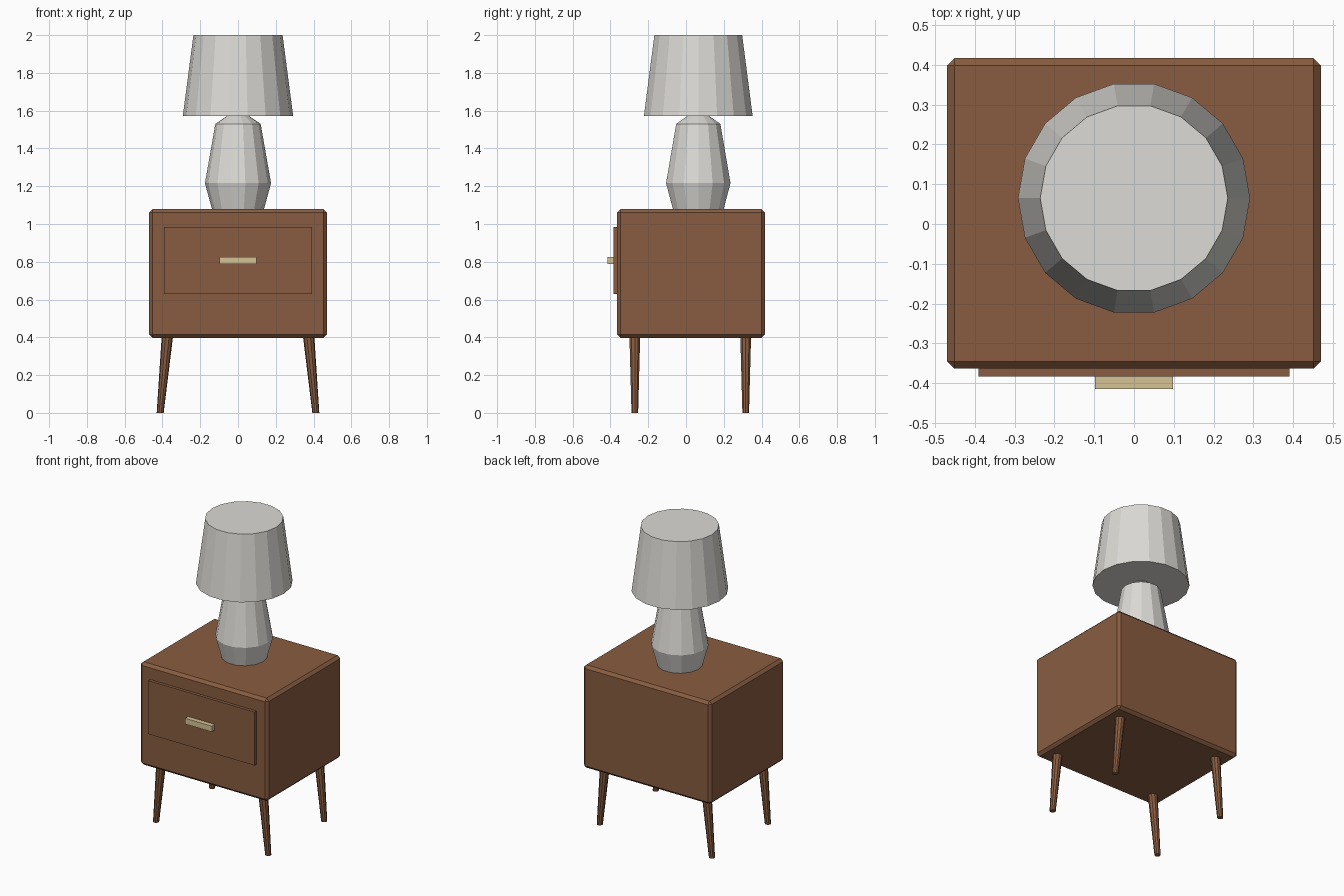
import bpy, bmesh, math
from mathutils import Vector

if "Cube" in bpy.data.objects:
    bpy.data.objects.remove(bpy.data.objects["Cube"])


def material(name, rgb):
    m = bpy.data.materials.new(name)
    m.diffuse_color = (*rgb, 1)
    m.use_nodes = True
    m.node_tree.nodes["Principled BSDF"].inputs["Base Color"].default_value = m.diffuse_color
    return m


WOOD = material("walnut_wood", (0.25, 0.108, 0.052))
GREY = material("lamp_grey", (0.72, 0.705, 0.67))
BRASS = material("pale_brass", (0.66, 0.55, 0.30))


def finish(bm, name, mat):
    bmesh.ops.recalc_face_normals(bm, faces=bm.faces)
    me = bpy.data.meshes.new(name)
    bm.to_mesh(me)
    bm.free()
    me.materials.append(mat)
    ob = bpy.data.objects.new(name, me)
    bpy.context.collection.objects.link(ob)
    return ob


def box(name, lo, hi, mat, chamfer=0):
    bm = bmesh.new()
    bmesh.ops.create_cube(bm, size=1)
    lo, hi = Vector(lo), Vector(hi)
    for v in bm.verts:
        v.co = (lo + hi) / 2 + v.co * (hi - lo)
    if chamfer:
        bmesh.ops.bevel(bm, geom=bm.edges[:], offset=chamfer, segments=1,
                        affect='EDGES')
    return finish(bm, name, mat)


def lathe(name, rings, sides, mat):
    """Closed solid through rings of (centre x, centre y, z, radius)."""
    bm = bmesh.new()
    loops = []
    for x, y, z, r in rings:
        loops.append([bm.verts.new((x + r * math.cos(math.tau * i / sides),
                                    y + r * math.sin(math.tau * i / sides), z))
                      for i in range(sides)])
    for a, b in zip(loops, loops[1:]):
        for i in range(sides):
            j = (i + 1) % sides
            bm.faces.new((a[i], a[j], b[j], b[i]))
    bm.faces.new(loops[0][::-1])
    bm.faces.new(loops[-1])
    return finish(bm, name, mat)


# Cabinet, drawer front and handle
box("cabinet", (-0.47, -0.364, 0.397), (0.47, 0.417, 1.08), WOOD, 0.018)
box("drawer_front", (-0.391, -0.384, 0.63), (0.391, -0.35, 0.985), WOOD)
box("drawer_handle", (-0.098, -0.415, 0.787), (0.098, -0.38, 0.825), BRASS)

# Tapered legs splayed sideways
for sx, side in ((-1, "left"), (1, "right")):
    for y, end in ((-0.271, "front"), (0.316, "back")):
        lathe(f"{end}_{side}_leg",
              [(sx * 0.412, y, 0, 0.0185), (sx * 0.374, y, 0.405, 0.03)],
              10, WOOD)

# Lamp base and shade
LY = 0.065
lathe("lamp_base", [(0, LY, z, r) for z, r in
                    ((1.08, 0.138), (1.216, 0.175), (1.53, 0.12), (1.58, 0.047))],
      14, GREY)
lathe("lamp_shade", [(0, LY, 1.573, 0.292), (0, LY, 2.0, 0.236)], 18, GREY)
